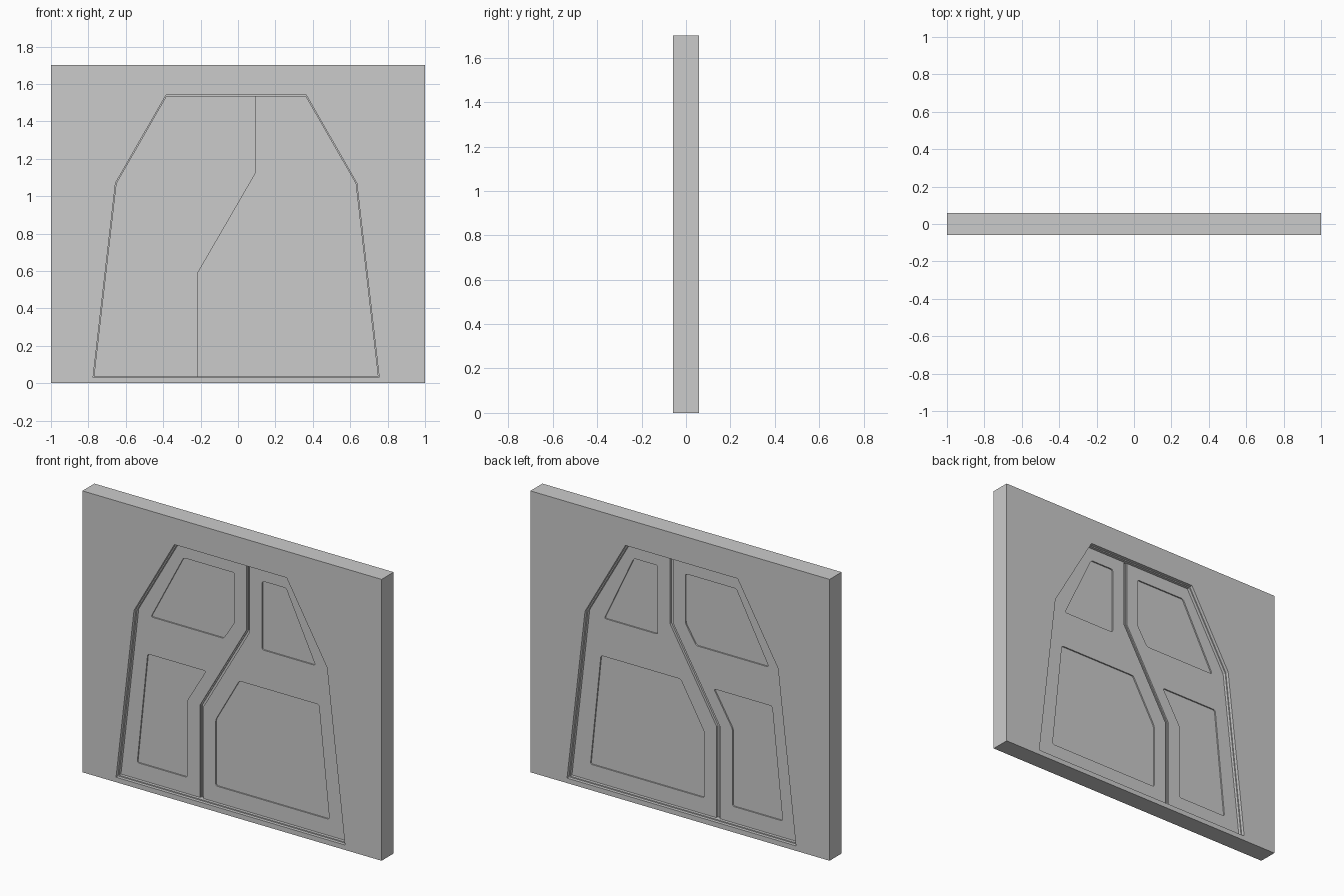
import bpy, bmesh

if "Cube" in bpy.data.objects:
    bpy.data.objects.remove(bpy.data.objects["Cube"])

HALF = 0.0575      # wall half thickness
LEDGE = 0.038      # frame ledge half thickness
LEAF = 0.02        # door leaf half thickness


def prism(name, pts, y0, y1, radius=0):
    """Extrude an (x, z) outline from y0 to y1, optionally rounding its corners."""
    bm = bmesh.new()
    face = bm.faces.new([bm.verts.new((x, y0, z)) for x, z in pts])
    ext = bmesh.ops.extrude_face_region(bm, geom=[face])
    for v in ext["geom"]:
        if isinstance(v, bmesh.types.BMVert):
            v.co.y = y1
    if radius:
        edges = [e for e in bm.edges if abs(e.verts[0].co.y - e.verts[1].co.y) > 1e-5]
        bmesh.ops.bevel(bm, geom=edges, offset=radius, segments=3, profile=0.5, affect='EDGES')
    bmesh.ops.recalc_face_normals(bm, faces=bm.faces)
    me = bpy.data.meshes.new(name)
    bm.to_mesh(me)
    bm.free()
    ob = bpy.data.objects.new(name, me)
    bpy.context.collection.objects.link(ob)
    return ob


def cut(target, pts, y0, y1, radius=0):
    """Subtract a prism from the target and discard the cutter."""
    cutter = prism("cutter", pts, y0, y1, radius)
    cutter.hide_render = True
    mod = target.modifiers.new("cut", 'BOOLEAN')
    mod.operation, mod.solver, mod.object = 'DIFFERENCE', 'EXACT', cutter
    bpy.context.view_layer.objects.active = target
    bpy.ops.object.modifier_apply(modifier=mod.name)
    bpy.data.objects.remove(cutter)


def both_sides(target, pts, depth_y, outer_y, radius=0):
    for s in (-1, 1):
        cut(target, pts, s * depth_y, s * outer_y, radius)


# Doorway outline, and a slightly smaller one for the stepped ledge
outer = [(-0.775, 0.03), (0.755, 0.03), (0.635, 1.07),
         (0.365, 1.54), (-0.385, 1.54), (-0.655, 1.07)]
inner = [(-0.01 + (x + 0.01) * 0.991, 0.785 + (z - 0.785) * 0.991) for x, z in outer]
bl, br, mr, tr, tl, ml = inner
bottom, top = bl[1], tl[1]

# Wall with stepped doorway
wall = prism("wall", [(-1, 0), (1, 0), (1, 1.7), (-1, 1.7)], -HALF, HALF)
both_sides(wall, outer, LEDGE, 0.1)
cut(wall, inner, -0.1, 0.1)


def seam(d):
    """Zigzag line between the leaves, top to bottom, offset d to the right."""
    k = 0.27 * d
    return [(0.07 + d, top), (0.07 + d, 1.13 - k), (-0.24 + d, 0.595 - k), (-0.24 + d, bottom)]


# Two door leaves
left_leaf = prism("left_door_leaf", [bl, ml, tl] + seam(0), -LEAF, LEAF)
right_leaf = prism("right_door_leaf", [br, mr, tr] + seam(0.022), -LEAF, LEAF)

# Stepped seal filling the seam
prism("seal_lip", seam(0) + seam(0.006)[::-1], -0.012, 0.012)
prism("seam_seal", seam(0.006) + seam(0.022)[::-1], -0.005, 0.005)

# Recessed panels on both faces of each leaf
panels = [
    (left_leaf, [(-0.568, 1.04), (-0.35, 1.455), (-0.01, 1.455), (-0.01, 1.155), (-0.082, 1.04)]),
    (left_leaf, [(-0.66, 0.135), (-0.59, 0.81), (-0.2, 0.81), (-0.325, 0.6), (-0.325, 0.135)]),
    (right_leaf, [(0.175, 1.04), (0.175, 1.455), (0.335, 1.455), (0.532, 1.04)]),
    (right_leaf, [(-0.135, 0.135), (-0.135, 0.535), (0.022, 0.81), (0.555, 0.81), (0.625, 0.135)]),
]
for leaf, pts in panels:
    both_sides(leaf, pts, LEAF - 0.008, 0.05, 0.012)
